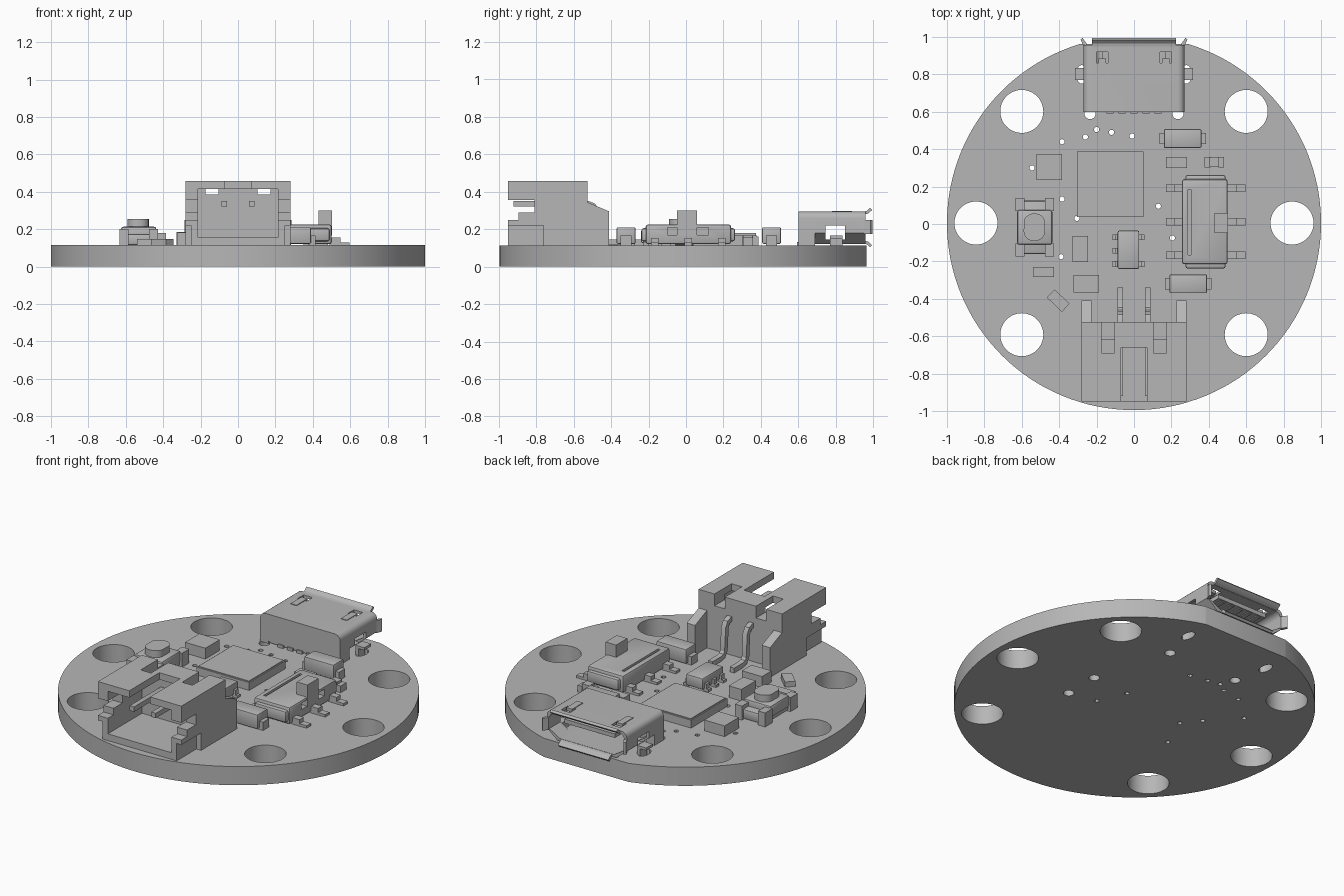
import bpy, bmesh, math
from mathutils import Matrix

if bpy.data.objects.get("Cube"):
    bpy.data.objects.remove(bpy.data.objects["Cube"])

grey = bpy.data.materials.new("plain grey")
grey.use_nodes = True
grey.diffuse_color = (0.47, 0.47, 0.47, 1)
grey.node_tree.nodes["Principled BSDF"].inputs["Base Color"].default_value = grey.diffuse_color
TOP = 0.114  # upper face of the board


def activate(ob):
    bpy.ops.object.select_all(action="DESELECT")
    ob.select_set(True)
    bpy.context.view_layer.objects.active = ob


def prism(name, pts, axis, lo, hi):
    """Extrude a 2D outline along an axis."""
    place = {"x": lambda a, b, t: (t, a, b), "y": lambda a, b, t: (a, t, b),
             "z": lambda a, b, t: (a, b, t)}[axis]
    bm = bmesh.new()
    rings = [[bm.verts.new(place(a, b, t)) for a, b in pts] for t in (lo, hi)]
    for ring in rings:
        bm.faces.new(ring)
    for i in range(len(pts)):
        j = (i + 1) % len(pts)
        bm.faces.new((rings[0][i], rings[0][j], rings[1][j], rings[1][i]))
    bmesh.ops.recalc_face_normals(bm, faces=bm.faces)
    me = bpy.data.meshes.new(name)
    bm.to_mesh(me)
    bm.free()
    me.materials.append(grey)
    ob = bpy.data.objects.new(name, me)
    bpy.context.collection.objects.link(ob)
    return ob


def box(name, x, y, z, bevel=0):
    ob = prism(name, [(x[0], y[0]), (x[1], y[0]), (x[1], y[1]), (x[0], y[1])], "z", *z)
    if bevel:
        mod = ob.modifiers.new("bevel", "BEVEL")
        mod.width, mod.segments = bevel, 2
        activate(ob)
        bpy.ops.object.modifier_apply(modifier=mod.name)
    return ob


def pair(name, x, y, z, centre=0):
    """Matching boxes either side of a centre line."""
    return [box(f"{side}_{name}", sorted((centre + s * x[0], centre + s * x[1])), y, z)
            for s, side in ((1, "left"), (-1, "right"))]


def ellipse(cx, cy, rx, ry, n=32):
    return [(cx + rx * math.cos(math.tau * i / n), cy + ry * math.sin(math.tau * i / n))
            for i in range(n)]


def cut(ob, cutters):
    for c in cutters:
        mod = ob.modifiers.new("cut", "BOOLEAN")
        mod.operation, mod.solver, mod.object = "DIFFERENCE", "EXACT", c
        activate(ob)
        bpy.ops.object.modifier_apply(modifier=mod.name)
        bpy.data.objects.remove(c)


def strip(name, path, thick, lo, hi):
    """Bent sheet strip following a path in the side plane."""
    upper, lower = [], []
    for i, (y, z) in enumerate(path):
        a, b = path[max(i - 1, 0)], path[min(i + 1, len(path) - 1)]
        d = math.hypot(b[0] - a[0], b[1] - a[1])
        n = (-(b[1] - a[1]) / d * thick / 2, (b[0] - a[0]) / d * thick / 2)
        upper.append((y + n[0], z + n[1]))
        lower.append((y - n[0], z - n[1]))
    return prism(name, upper + lower[::-1], "x", lo, hi)


# Round board, flat at the back, with mounting holes, slots and vias
board = prism("board", ellipse(0, 0.005, 1, 1, 128), "z", 0, TOP)
holes = [box("flat", (-1, 1), (0.963, 1.2), (-1, 1))]
centres = [(sx * 0.6, 0.005 + sy * 0.597) for sx in (-1, 1) for sy in (-1, 1)]
holes += [prism("hole", ellipse(x, y, 0.115, 0.115, 48), "z", -1, 1)
          for x, y in centres + [(-0.845, 0.005), (0.845, 0.005)]]
for s in (-1, 1):
    holes.append(prism("slot", ellipse(s * 0.28, 0.8, 0.028, 0.05, 20), "z", -1, 1))
    holes.append(prism("peg", ellipse(s * 0.235, 0.59, 0.03, 0.03, 20), "z", -1, 1))
    holes.append(prism("peg", ellipse(0.38, s * 0.11, 0.03, 0.03, 20), "z", -1, 1))
vias = [(-.385, .44), (-.26, .465), (-.2, .505), (-.12, .49), (-.01, .47), (-.545, .3),
        (.13, .095), (.205, -.075), (-.39, -.175), (-.385, .133), (-.305, .03)]
holes += [prism("via", ellipse(x, y, 0.014, 0.014, 12), "z", -1, 1) for x, y in vias]
cut(board, holes)

# Cable socket at the front
socket = box("cable_socket", (-0.282, 0.282), (-0.95, -0.525), (TOP, 0.457))
cut(socket, [box("cavity", (-0.215, 0.215), (-1, -0.62), (0.155, 0.415)),
             box("key_slot", (-0.07, 0.07), (-1, -0.66), (0.4, 0.5))]
    + pair("latch_slot", (0.105, 0.175), (-0.69, -0.5), (0.385, 0.5))
    + pair("side_notch", (0.2, 0.3), (-1, -0.81), (0.29, 0.355))
    + pair("front_notch", (0.2, 0.3), (-0.96, -0.895), (0.25, 0.3))
    + pair("lower_step", (0.25, 0.3), (-1, -0.76), (0.1, 0.22)))
for s, side in ((1, "left"), (-1, "right")):
    prism(side + "_socket_arm", [(-0.53, TOP), (-0.41, TOP), (-0.41, 0.295), (-0.53, 0.345)],
          "x", *sorted((s * 0.226, s * 0.282)))
    strip(side + "_socket_pin", [(-0.92, 0.335), (-0.52, 0.335), (-0.495, 0.325), (-0.48, 0.3),
                                 (-0.47, 0.16), (-0.455, 0.138), (-0.43, 0.13), (-0.34, 0.13)],
          0.03, s * 0.073 - 0.015, s * 0.073 + 0.015)


# Data port at the back: hollow shell with rounded top and tapered base
def shell_outline(inset):
    half, top, low = 0.27 - inset, 0.294 - inset, 0.122 + inset
    right = [(0.2 - inset, low), (half, 0.18)]
    right += [(half - 0.035 + 0.035 * math.cos(t * math.pi / 10),
               top - 0.035 + 0.035 * math.sin(t * math.pi / 10)) for t in range(6)]
    return right + [(-x, z) for x, z in reversed(right)]


shell = prism("port_shell", shell_outline(0), "y", 0.6, 0.957)
cut(shell, [prism("mouth", shell_outline(0.016), "y", 0.69, 1.1)]
    + pair("window", (0.16, 0.3), (0.745, 0.85), (0.145, 0.22))
    + pair("spring_slot", (0.14, 0.2), (0.86, 0.92), (0.26, 0.4)))
pair("port_cheek", (0.215, 0.27), (0.6, 0.69), (TOP, 0.19))
pair("port_spring", (0.15, 0.19), (0.78, 0.885), (0.28, 0.298))
pair("port_tab", (0.262, 0.315), (0.77, 0.835), (0.15, 0.166))
pair("port_tab_leg", (0.255, 0.275), (0.77, 0.835), (0.05, 0.166))
box("port_tongue", (-0.17, 0.17), (0.68, 0.93), (0.225, 0.25))
for i in range(5):
    x = (i - 2) * 0.064
    box(f"port_contact_{i}", (x - 0.014, x + 0.014), (0.68, 0.92), (0.219, 0.226))
    box(f"port_pin_{i}", (x - 0.018, x + 0.018), (0.592, 0.64), (TOP, 0.132))
strip("port_top_lip", [(0.95, 0.286), (0.968, 0.29), (0.988, 0.308)], 0.016, -0.225, 0.225)
strip("port_bottom_lip", [(0.95, 0.13), (0.97, 0.126), (0.988, 0.108)], 0.016, -0.17, 0.17)
for s, side in ((1, "left"), (-1, "right")):
    prism(side + "_port_lip", [(s * 0.254, 0.95), (s * 0.27, 0.95), (s * 0.285, 0.985),
                               (s * 0.275, 0.995), (s * 0.254, 0.965)], "z", 0.175, 0.25)

# Main chip with a stepped lid
box("main_chip", (-0.305, 0.05), (0.037, 0.387), (TOP, 0.162))
box("main_chip_lid", (-0.298, 0.043), (0.044, 0.38), (0.16, 0.167))


# Leg shared by the regulator and the slide switch
def leg(name, x, y, reach, width, height):
    s = 1 if reach > 0 else -1
    box(name + "_foot", sorted((x, x + reach)), (y - width, y + width), (TOP, TOP + 0.015))
    box(name + "_rise", sorted((x - s * 0.01, x + reach * 0.5)), (y - width, y + width),
        (TOP, TOP + height))


# Small regulator
box("regulator", (-0.087, 0.028), (-0.24, -0.036), (TOP + 0.012, 0.195), 0.008)
for i, y in enumerate((-0.07, -0.142, -0.214)):
    leg(f"regulator_right_leg_{i}", -0.087, y, -0.027, 0.015, 0.045)
    if i != 1:
        leg(f"regulator_left_leg_{i}", 0.028, y, 0.027, 0.015, 0.045)

# Slide switch
switch = box("switch_body", (0.257, 0.5), (-0.215, 0.24), (TOP + 0.006, 0.225), 0.012)
cut(switch, [box("groove", (0.288, 0.304), (-0.165, 0.185), (0.2, 0.3)),
             box("track", (0.425, 0.52), (-0.1, 0.12), (0.17, 0.21))])
for s, side in ((1, "back"), (-1, "front")):
    y = sorted((0.012 + s * 0.2, 0.012 + s * 0.25))
    box(f"switch_{side}_flap", (0.275, 0.49), y, (0.135, 0.205), 0.012)
box("switch_knob", (0.43, 0.502), (-0.047, 0.06), (0.165, 0.3))
for i, y in enumerate((-0.167, 0.012, 0.19)):
    leg(f"switch_right_leg_{i}", 0.257, y, -0.085, 0.02, 0.04)
    leg(f"switch_left_leg_{i}", 0.5, y, 0.095, 0.02, 0.04)

# Push button
box("button_base", (-0.615, -0.445), (-0.16, 0.125), (TOP, 0.175), 0.012)
box("button_cover", (-0.625, -0.437), (-0.11, 0.075), (0.14, 0.213), 0.012)
for y in ((0.07, 0.14), (-0.175, -0.105)):
    pair("button_corner", (0.055, 0.102), y, (TOP, 0.2), -0.531)
cap = [(-0.533 + x * 1.05, y) for x, y in ellipse(0, 0, 0.054, 0.05)]
cap = [(x, y - 0.017 + (0.024 if i < 16 else -0.024)) for i, (x, y) in enumerate(cap)]
prism("button_cap", cap, "z", 0.2, 0.255)

# Two diodes with end terminals
for name, x, y in (("back_diode", 0.26, 0.457), ("front_diode", 0.29, -0.32)):
    box(name, (x - 0.1, x + 0.1), (y - 0.05, y + 0.05), (TOP + 0.008, 0.21), 0.006)
    pair(name + "_terminal", (0.09, 0.124), (y - 0.03, y + 0.03), (TOP, 0.165), x)

# Plain chip components
for name, x, y, z in (("crystal", (-0.522, -0.385), (0.235, 0.373), 0.18),
                      ("right_capacitor", (-0.33, -0.245), (-0.203, -0.063), 0.185),
                      ("front_capacitor", (-0.323, -0.187), (-0.365, -0.272), 0.182),
                      ("right_resistor", (-0.54, -0.428), (-0.284, -0.23), 0.146),
                      ("back_resistor", (0.17, 0.283), (0.3, 0.358), 0.16),
                      ("indicator_body", (0.405, 0.455), (0.305, 0.355), 0.17)):
    box(name, x, y, (TOP, z))
pair("indicator_end", (0.022, 0.052), (0.303, 0.358), (TOP, 0.155), 0.43)
tilted = box("tilted_resistor", (-0.055, 0.055), (-0.03, 0.03), (TOP, 0.146))
tilted.data.transform(Matrix.Translation((-0.405, -0.41, 0))
                      @ Matrix.Rotation(math.radians(-44), 4, "Z"))

# Smooth the round walls while keeping hard edges
for ob in bpy.context.collection.objects:
    if ob.type == "MESH":
        activate(ob)
        bpy.ops.object.shade_smooth_by_angle(angle=math.radians(30))
